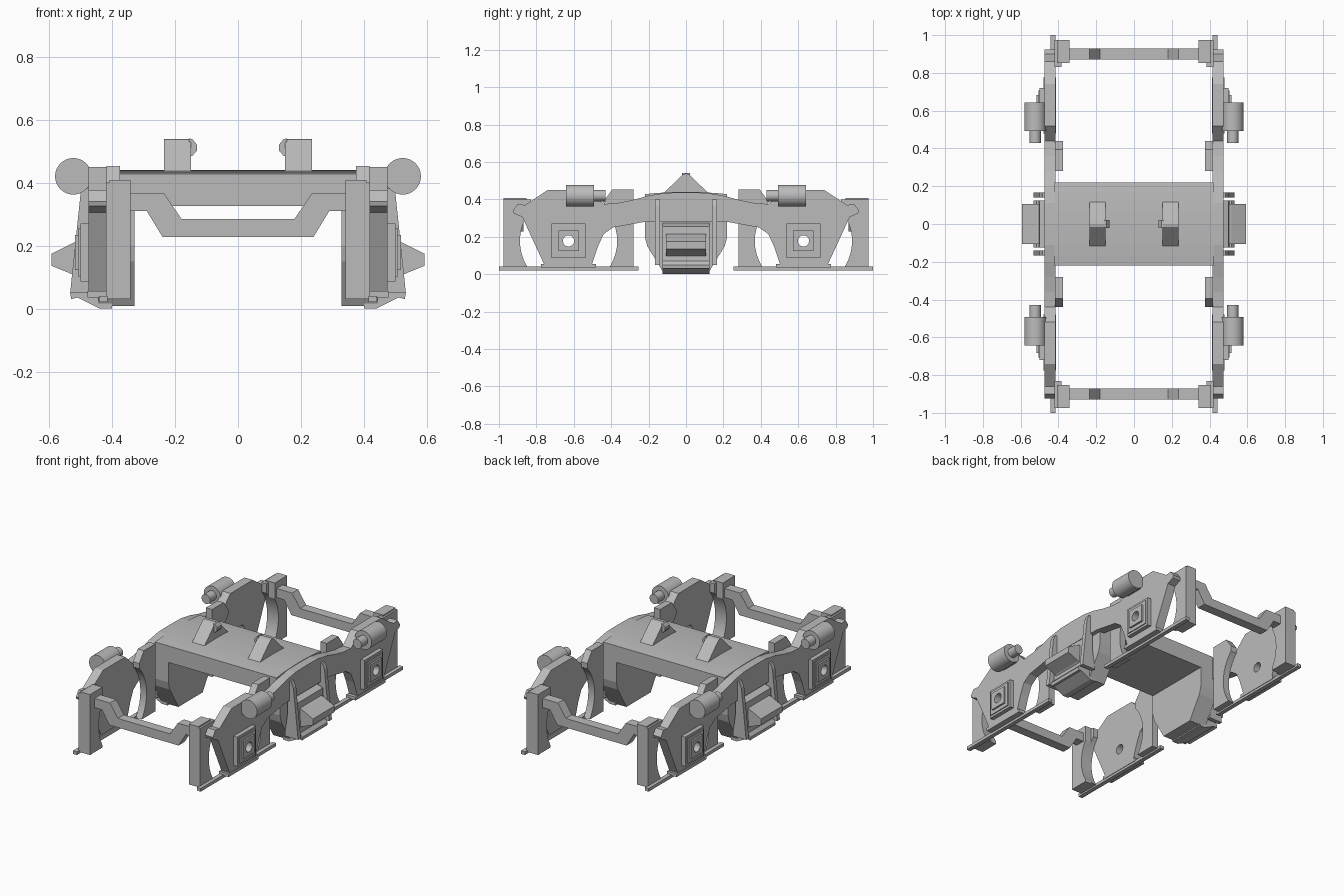
import bpy, bmesh, math
from mathutils import Matrix

cube = bpy.data.objects.get("Cube")
if cube:
    bpy.data.objects.remove(cube, do_unlink=True)

steel = bpy.data.materials.new("plain_grey")
steel.use_nodes = True
GREY = (0.5, 0.5, 0.5, 1)
steel.diffuse_color = GREY
steel.node_tree.nodes["Principled BSDF"].inputs["Base Color"].default_value = GREY


def finish(name, bm, mirror="", cutter=None):
    """Turn a bmesh into an object, optionally bored and mirrored."""
    bmesh.ops.recalc_face_normals(bm, faces=bm.faces)
    mesh = bpy.data.meshes.new(name)
    bm.to_mesh(mesh)
    bm.free()
    mesh.materials.append(steel)
    ob = bpy.data.objects.new(name, mesh)
    bpy.context.collection.objects.link(ob)
    if cutter:
        cut = ob.modifiers.new("bore", "BOOLEAN")
        cut.operation, cut.object, cut.solver = "DIFFERENCE", cutter, "EXACT"
    if mirror:
        mod = ob.modifiers.new("mirror", "MIRROR")
        mod.use_axis = ["x" in mirror, "y" in mirror, False]
        mod.use_mirror_merge = False
    return ob


def prism(name, axis, pts, lo, hi, mirror="", cutter=None):
    """Extrude a profile: (y, z) points along x, or (x, z) points along y."""
    bm = bmesh.new()
    place = (lambda p, t: (t, p[0], p[1])) if axis == "x" else (lambda p, t: (p[0], t, p[1]))
    face = bm.faces.new([bm.verts.new(place(p, lo)) for p in pts])
    new = bmesh.ops.extrude_face_region(bm, geom=[face])["geom"]
    shift = (hi - lo, 0, 0) if axis == "x" else (0, hi - lo, 0)
    bmesh.ops.translate(bm, verts=[g for g in new if isinstance(g, bmesh.types.BMVert)], vec=shift)
    return finish(name, bm, mirror, cutter)


def box(name, x, y, z, mirror="", cutter=None):
    rect = [(y[0], z[0]), (y[1], z[0]), (y[1], z[1]), (y[0], z[1])]
    return prism(name, "x", rect, x[0], x[1], mirror, cutter)


def cylinder(name, axis, centre, r, length, mirror="", r2=None, sides=32):
    bm = bmesh.new()
    turn = Matrix.Rotation(math.pi / 2, 4, "Y" if axis == "x" else "X")
    bmesh.ops.create_cone(bm, cap_ends=True, segments=sides, radius1=r, radius2=r2 or r,
                          depth=length, matrix=Matrix.Translation(centre) @ turn)
    ob = finish(name, bm, mirror)
    bpy.ops.object.select_all(action="DESELECT")
    ob.select_set(True)
    bpy.context.view_layer.objects.active = ob
    bpy.ops.object.shade_smooth_by_angle()
    return ob


def both(half):
    """Complete a half profile by reflecting its first coordinate."""
    return half + [(-a, b) for a, b in reversed(half) if a > 0]


AXLE_Y, AXLE_Z = 0.628, 0.178

# Hidden cutters: axle bores and wheel clearance
bore = cylinder("axle_bore_cutter", "x", (0.45, AXLE_Y, AXLE_Z), 0.03, 0.3, "y")
wheel = cylinder("wheel_clearance_cutter", "x", (0.37, AXLE_Y, AXLE_Z), 0.26, 0.4, sides=48)
for c in (bore, wheel):
    c.hide_render = True
    c.hide_viewport = True
    c.display_type = "WIRE"

# Side frames with humped pedestals
frame = [(0, 0.437), (0.11, 0.435), (0.2, 0.42), (0.28, 0.398), (0.36, 0.382), (0.44, 0.375),
         (0.52, 0.45), (0.74, 0.45), (0.86, 0.37), (0.9, 0.375), (0.925, 0.34), (0.92, 0.325),
         (0.875, 0.305), (0.755, 0.045), (0.505, 0.045), (0.47, 0.15), (0.44, 0.215),
         (0.39, 0.25), (0.22, 0.28), (0, 0.28)]
prism("side_frame", "x", both(frame), 0.416, 0.474, "x", bore)

# Stepped axle boxes
for name, half, x0, x1 in (("axle_box", 0.092, 0.47, 0.5),
                           ("axle_box_rim", 0.078, 0.5, 0.506),
                           ("axle_box_cover", 0.055, 0.5, 0.517)):
    box(name, (x0, x1), (AXLE_Y - half, AXLE_Y + half),
        (AXLE_Z - half, AXLE_Z + half), "xy", bore)

# Lower tie bars and pedestal feet
box("tie_bar", (0.415, 0.442), (0.255, 1.0), (0.02, 0.04), "xy")
box("pedestal_foot", (0.412, 0.478), (0.48, 0.775), (0.035, 0.055), "xy")

# End posts and inner guard posts, hollowed around the wheels
box("end_post", (0.342, 0.408), (0.852, 0.975), (0.03, 0.408), "xy", wheel)
box("end_guard", (0.385, 0.42), (0.83, 0.975), (0.03, 0.4), "xy", wheel)
guard = [(0.28, 0.03), (0.43, 0.03), (0.44, 0.39), (0.395, 0.452), (0.28, 0.452)]
prism("inner_guard", "x", guard, 0.375, 0.418, "x", wheel).modifiers["mirror"].use_axis[1] = True

# Dropped end bars
bar = [(0, 0.285), (0.18, 0.285), (0.235, 0.367), (0.36, 0.367), (0.36, 0.31),
       (0.29, 0.31), (0.24, 0.228), (0, 0.228)]
prism("end_bar", "y", both(bar), 0.87, 0.93, "y")

# Crowned centre deck
deck = [(0, 0.44), (0.06, 0.439), (0.11, 0.437), (0.17, 0.433), (0.22, 0.428), (0.22, 0.325), (0, 0.325)]
prism("centre_deck", "x", both(deck), -0.42, 0.42)

# Triangular deck lugs with inward studs
lug = [(0, 0.538), (0.015, 0.535), (0.118, 0.435), (0, 0.435)]
prism("deck_lug", "x", both(lug), 0.15, 0.235, "x")
stud = [(0.155, 0.54), (0.145, 0.538), (0.13, 0.52), (0.13, 0.502), (0.145, 0.485), (0.155, 0.483)]
prism("lug_stud", "y", stud, -0.022, 0.022, "x")

# Hanging spring cradles below the deck
cradle = [(0, 0.33), (0.22, 0.33), (0.22, 0.2), (0.207, 0.15), (0.12, 0.008), (0, 0.008)]
prism("spring_cradle", "x", both(cradle), 0.328, 0.445, "x")
pan = [(0.4, 0.0), (0.44, 0.0), (0.51, 0.035), (0.53, 0.03), (0.533, 0.05), (0.515, 0.07), (0.4, 0.07)]
prism("cradle_pan", "y", pan, -0.125, 0.125, "x")
panel = [(0.43, 0.06), (0.51, 0.06), (0.5, 0.255), (0.43, 0.28)]
prism("spring_panel", "y", panel, -0.125, 0.125, "x")

# Slanted hanger straps and the outer spring wedge
strap = [(0.46, 0.4), (0.485, 0.4), (0.5, 0.365), (0.533, 0.05), (0.44, 0.05), (0.46, 0.2)]
prism("hanger_strap", "y", strap, 0.14, 0.167, "xy")
wedge = [(0.48, 0.222), (0.517, 0.212), (0.593, 0.174), (0.593, 0.136), (0.517, 0.105), (0.48, 0.075)]
prism("spring_wedge", "y", wedge, -0.107, 0.107, "x")

# Dampers on the outside of each hump
cylinder("damper_body", "y", (0.523, 0.567, 0.42), 0.058, 0.15, "xy")
cylinder("damper_rod", "y", (0.523, 0.465, 0.42), 0.03, 0.07, "xy", sides=24)
box("damper_bracket", (0.46, 0.5), (0.51, 0.625), (0.38, 0.44), "xy")
